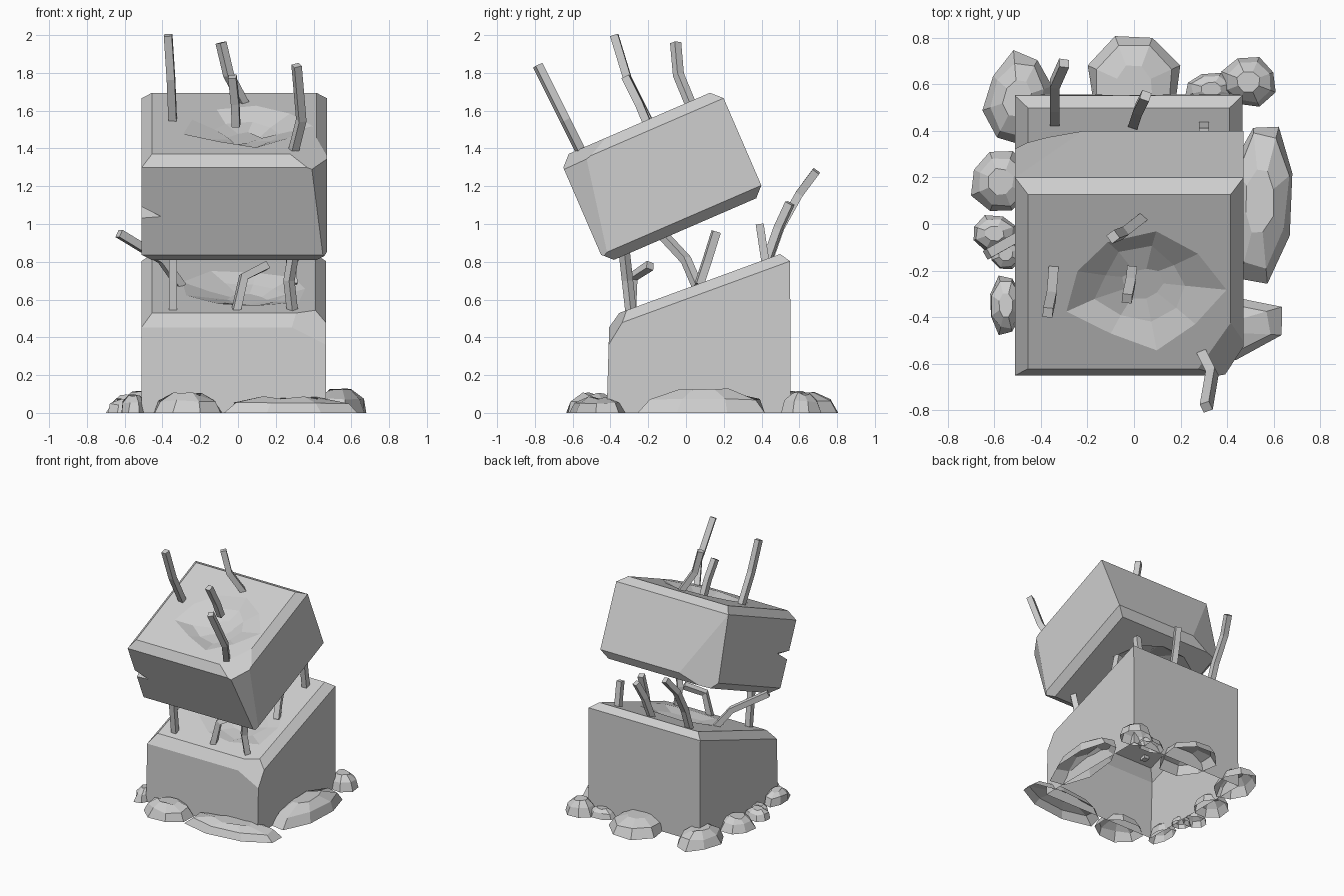
import bpy, bmesh, math, random
from mathutils import Vector, Matrix

random.seed(4)
cube = bpy.data.objects.get("Cube")
if cube:
    bpy.data.objects.remove(cube, do_unlink=True)

concrete = bpy.data.materials.new("concrete grey")
concrete.use_nodes = True
GREY = (0.62, 0.62, 0.62, 1)
concrete.diffuse_color = GREY
concrete.node_tree.nodes["Principled BSDF"].inputs["Base Color"].default_value = GREY


def make_object(name, mesh):
    mesh.materials.clear()
    mesh.materials.append(concrete)
    ob = bpy.data.objects.new(name, mesh)
    bpy.context.collection.objects.link(ob)
    return ob


def finish(name, bm):
    mesh = bpy.data.meshes.new(name)
    bm.to_mesh(mesh)
    bm.free()
    return make_object(name, mesh)


def hull(points):
    bm = bmesh.new()
    for p in points:
        bm.verts.new(p)
    bmesh.ops.convex_hull(bm, input=bm.verts[:])
    bmesh.ops.dissolve_limit(bm, angle_limit=0.01, verts=bm.verts[:], edges=bm.edges[:])
    bmesh.ops.recalc_face_normals(bm, faces=bm.faces[:])
    return bm


def chip(bm, centre, a, b, c):
    """Break off the material beyond the plane through three points."""
    a, b, c = Vector(a), Vector(b), Vector(c)
    normal = (b - a).cross(c - a).normalized()
    if normal.dot(Vector(centre) - a) > 0:
        normal.negate()
    bmesh.ops.bisect_plane(bm, geom=bm.verts[:] + bm.edges[:] + bm.faces[:],
                           plane_co=a, plane_no=normal, clear_outer=True)
    bmesh.ops.holes_fill(bm, edges=[e for e in bm.edges if e.is_boundary])
    bmesh.ops.recalc_face_normals(bm, faces=bm.faces[:])


def dent(bm, direction, radii, depths, sides=9):
    """Replace the face looking along direction by one with a rough hollow."""
    bm.normal_update()
    face = max(bm.faces, key=lambda f: f.normal.dot(direction) * f.calc_area())
    n, centre = face.normal.copy(), face.calc_center_median()
    u = Vector((1, 0, 0))
    v = n.cross(u)
    edges = list(face.edges)
    bmesh.ops.delete(bm, geom=[face], context='FACES_ONLY')
    rings = []
    for r, d in zip(radii, depths):
        ring = []
        for i in range(sides):
            t = math.tau * i / sides
            k = r * random.uniform(0.85, 1.12)
            sink = d * random.uniform(0.8, 1.2)
            ring.append(bm.verts.new(centre + u * k * math.cos(t) + v * k * 0.85 * math.sin(t) - n * sink))
        rings.append(ring)
    first = [bm.edges.new((rings[0][i], rings[0][(i + 1) % sides])) for i in range(sides)]
    bmesh.ops.triangle_fill(bm, edges=edges + first, use_beauty=True, normal=n)
    for inner, outer in zip(rings[1:], rings):
        for i in range(sides):
            j = (i + 1) % sides
            bm.faces.new((outer[i], outer[j], inner[j], inner[i]))
    bm.faces.new(rings[-1])
    bmesh.ops.recalc_face_normals(bm, faces=bm.faces[:])


def bevel(bm, test, width):
    picked = [e for e in bm.edges if all(test(v.co) for v in e.verts)]
    bmesh.ops.bevel(bm, geom=picked, offset=width, segments=1, affect='EDGES', profile=0.5)


# Standing stump with a sloping broken top, hollow underneath
stump = hull([(x, y, z) for x in (-0.51, 0.465)
              for y, z in ((-0.42, 0), (-0.405, 0.51), (0.55, 0.86), (0.555, 0))])
bevel(stump, lambda p: p.z > 0.3, 0.055)
chip(stump, (0, 0, 0.3), (0.28, -0.41, 0.45), (0.465, -0.41, 0.36), (0.465, -0.3, 0.54))
dent(stump, Vector((0, -0.35, 0.94)), (0.34, 0.2, 0.1), (0, 0.035, 0.06))
floor = [f for f in stump.faces if f.calc_center_median().z < 0.001]
bmesh.ops.delete(stump, geom=floor, context='FACES_ONLY')
finish("stump_block", stump)

# Broken-off block, built upright around its own centre
W, D, H = 0.49, 0.4625, 0.305
block = hull([(x, y, z) for x in (-W, W) for y in (-D, D) for z in (-H, H)])
bevel(block, lambda p: p.z > 0, 0.055)
bevel(block, lambda p: p.z < -0.3, 0.052)
chip(block, (0, 0, 0), (0.41, -D, 0.25), (W, -0.32, 0.3), (0.47, -D, -0.26))
chip(block, (0, 0, 0), (0.30, -0.40, H), (0.41, -D, 0.24), (0.43, -0.2, H))
chip(block, (0, 0, 0), (-W, D, 0.25), (-0.23, D, -0.2), (-W, 0.38, -0.25))
dent(block, Vector((0, 0, 1)), (0.32, 0.2, 0.09), (0, 0.045, 0.08))
dent(block, Vector((0, 0, -1)), (0.33, 0.22, 0.1), (0, 0.06, 0.11))
top_block = finish("fallen_block", block)

# Notch broken out of the block's front edge
cutter = finish("notch_cutter", hull([(-0.6, -0.5, 0.09), (-0.36, -0.5, -0.04),
                                      (-0.6, -0.5, -0.06), (-0.5, -0.3, 0)]))
cutter.hide_render = True
notch = top_block.modifiers.new("notch", 'BOOLEAN')
notch.operation = 'DIFFERENCE'
notch.solver = 'EXACT'
notch.object = cutter
bpy.context.view_layer.objects.active = top_block
bpy.ops.object.modifier_apply(modifier="notch")
bpy.data.objects.remove(cutter, do_unlink=True)
top_block.location = (-0.02, -0.126, 1.253)
top_block.rotation_euler.x = math.radians(23.4)


# Rubble around the foot: open-bottomed faceted domes
def rock(name, x, y, rx, ry, h, turn=0.0, sides=8):
    bm = bmesh.new()
    rings = []
    for scale, z in ((1, 0), (0.82, 0.6), (0.42, 0.95)):
        ring = []
        for i in range(sides):
            t = math.tau * (i + 0.5) / sides
            k = scale * random.uniform(0.92, 1.08)
            lift = z * h * random.uniform(0.85, 1.05)
            ring.append(bm.verts.new((rx * k * math.cos(t), ry * k * math.sin(t), lift)))
        rings.append(ring)
    for low, high in zip(rings, rings[1:]):
        for i in range(sides):
            j = (i + 1) % sides
            bm.faces.new((low[i], low[j], high[j], high[i]))
    bm.faces.new(rings[-1])
    bmesh.ops.transform(bm, verts=bm.verts[:],
                        matrix=Matrix.Translation((x, y, 0)) @ Matrix.Rotation(turn, 4, 'Z'))
    finish(name, bm)


rock("rock_back", 0, 0.59, 0.2, 0.22, 0.12)
rock("rock_back_right", -0.5, 0.54, 0.14, 0.2, 0.12, -0.2)
rock("rock_back_left", 0.49, 0.61, 0.12, 0.11, 0.11)
rock("rock_back_left_small", 0.33, 0.58, 0.11, 0.07, 0.07)
rock("rock_left", 0.54, 0.1, 0.15, 0.36, 0.13, -0.08)
rock("rock_front_long", 0.28, -0.46, 0.37, 0.15, 0.09, 0.12)
rock("rock_front_right", -0.27, -0.49, 0.19, 0.15, 0.11)
rock("rock_right_back", -0.57, 0.18, 0.13, 0.14, 0.1)
rock("rock_right_middle", -0.6, -0.04, 0.1, 0.08, 0.08)
rock("rock_right_small", -0.55, -0.13, 0.07, 0.07, 0.06)
rock("rock_right_front", -0.55, -0.35, 0.075, 0.13, 0.1)


# Bent reinforcing bars with a square section
def bar(name, *path):
    curve = bpy.data.curves.new(name, 'CURVE')
    curve.dimensions = '3D'
    curve.bevel_depth = 0.03
    curve.bevel_resolution = 0
    curve.use_fill_caps = True
    spline = curve.splines.new('POLY')
    spline.points.add(len(path) - 1)
    spline.use_smooth = False
    for point, co in zip(spline.points, path):
        point.co = (*co, 1)
        point.tilt = math.pi / 4
    temp = bpy.data.objects.new(name + "_path", curve)
    bpy.context.collection.objects.link(temp)
    graph = bpy.context.evaluated_depsgraph_get()
    mesh = bpy.data.meshes.new_from_object(temp.evaluated_get(graph))
    bpy.data.objects.remove(temp, do_unlink=True)
    make_object(name, mesh)


# Bars standing out of the fallen block
bar("upper_bar_right", (-0.345, -0.19, 1.53), (-0.355, -0.31, 1.77), (-0.37, -0.38, 2.0))
bar("upper_bar_back", (0.04, 0.03, 1.62), (-0.05, -0.04, 1.79), (-0.09, -0.055, 1.96))
bar("upper_bar_middle", (-0.01, -0.2, 1.52), (-0.015, -0.25, 1.64), (-0.03, -0.32, 1.78))
bar("upper_bar_left", (0.29, -0.55, 1.37), (0.335, -0.64, 1.55), (0.31, -0.785, 1.84))
# Bars standing out of the stump
bar("lower_bar_front_right", (-0.345, -0.29, 0.53), (-0.345, -0.31, 0.7), (-0.345, -0.33, 0.88))
bar("lower_bar_front_middle", (-0.01, -0.29, 0.54), (0.03, -0.28, 0.72), (0.15, -0.19, 0.78))
bar("lower_bar_front_left", (0.29, -0.29, 0.52), (0.27, -0.31, 0.7), (0.3, -0.33, 0.88))
bar("lower_bar_side", (-0.3, 0.06, 0.67), (-0.4, 0.0, 0.81), (-0.63, -0.13, 0.95))
bar("lower_bar_left", (0.29, 0.07, 0.68), (0.28, 0.11, 0.8), (0.28, 0.16, 0.96))
bar("lower_bar_back_left", (0.3, 0.42, 0.8), (0.3, 0.39, 1.0))
bar("lower_bar_back_middle", (0, 0.43, 0.81), (0.02, 0.49, 0.98), (0.05, 0.55, 1.11))
bar("lower_bar_back_right", (-0.34, 0.44, 0.81), (-0.34, 0.5, 0.98),
    (-0.34, 0.6, 1.16), (-0.3, 0.69, 1.28))
